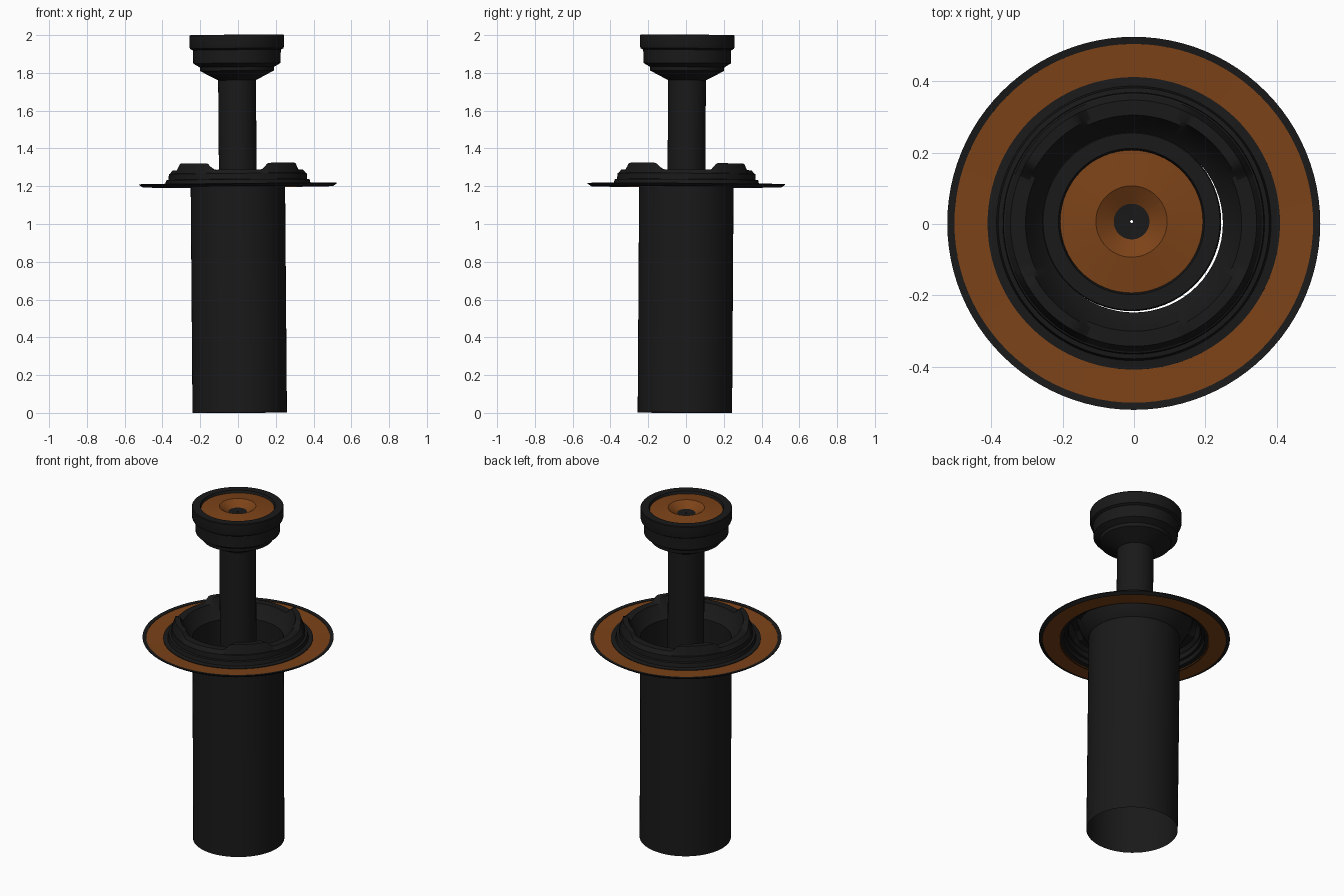
import bpy, math
from mathutils import Matrix

if "Cube" in bpy.data.objects:
    bpy.data.objects.remove(bpy.data.objects["Cube"])

# The whole assembly leans about half a degree
LEAN = (Matrix.Translation((0.009, -0.006, 0.001))
        @ Matrix.Rotation(-0.008, 4, 'Y') @ Matrix.Rotation(-0.0065, 4, 'X'))


def material(name, rgb):
    m = bpy.data.materials.new(name)
    m.diffuse_color = (*rgb, 1)
    m.use_nodes = True
    m.node_tree.nodes["Principled BSDF"].inputs["Base Color"].default_value = m.diffuse_color
    return m


black = material("black", (0.01, 0.01, 0.01))
orange = material("orange", (0.2, 0.055, 0.009))


def lathe(name, profile, mat, closed=False, segs=64, shape=None):
    """Revolve (radius, z) points around z; shape(x, y, z) may adjust the height."""
    n = len(profile)
    verts = []
    for i in range(segs):
        a = 2 * math.pi * i / segs
        for r, z in profile:
            x, y = r * math.cos(a), r * math.sin(a)
            verts.append((x, y, shape(x, y, z) if shape else z))
    faces = []
    for i in range(segs):
        k = (i + 1) % segs
        for j in range(n if closed else n - 1):
            m = (j + 1) % n
            faces.append((i * n + j, k * n + j, k * n + m, i * n + m))
    me = bpy.data.meshes.new(name)
    me.from_pydata(verts, [], faces)
    me.transform(LEAN)
    me.materials.append(mat)
    ob = bpy.data.objects.new(name, me)
    bpy.context.collection.objects.link(ob)
    bpy.ops.object.select_all(action='DESELECT')
    ob.select_set(True)
    bpy.context.view_layer.objects.active = ob
    bpy.ops.object.shade_smooth_by_angle(angle=math.radians(25))
    return ob


def cut_slots(x, y, z):
    """Lower the collar crown in four straight slots with sloped sides."""
    t = min(max((min(abs(x), abs(y)) - 0.13) / 0.03, 0), 1)
    return min(z, 1.285 + 0.035 * t)


# Lower tube, open at both ends
lathe("lower_tube", [(0.25, 0), (0.25, 1.21)], black)

# Dished flange with dark edge
lathe("flange_disc", [(0.405, 1.198), (0.507, 1.202), (0.507, 1.208), (0.405, 1.203)],
      orange, closed=True, segs=96)
lathe("flange_rim", [(0.503, 1.196), (0.523, 1.209), (0.523, 1.213), (0.503, 1.210)],
      black, closed=True, segs=96)

# Stepped collar shell with four raised blocks
lathe("collar", [(0.41, 1.195), (0.41, 1.207), (0.385, 1.21), (0.38, 1.233),
                 (0.367, 1.235), (0.365, 1.265), (0.36, 1.267), (0.345, 1.32),
                 (0.315, 1.32), (0.303, 1.285), (0.27, 1.225), (0.25, 1.205)],
      black, segs=160, shape=cut_slots)

# Shaft
lathe("shaft", [(0.1, 1.15), (0.1, 1.77)], black)

# Stepped head
lathe("head", [(0.1, 1.76), (0.195, 1.81), (0.197, 1.83), (0.231, 1.85), (0.233, 1.92),
               (0.247, 1.928), (0.251, 1.94), (0.251, 1.996), (0.248, 2.0),
               (0.205, 2.0), (0.2, 1.985)], black)

# Orange cap with a funnel, and the drilled plug at its centre
lathe("head_cap", [(0.2, 1.985), (0.1, 1.997), (0.05, 1.965)], orange)
lathe("head_plug", [(0.05, 1.965), (0.004, 1.963)], black)
